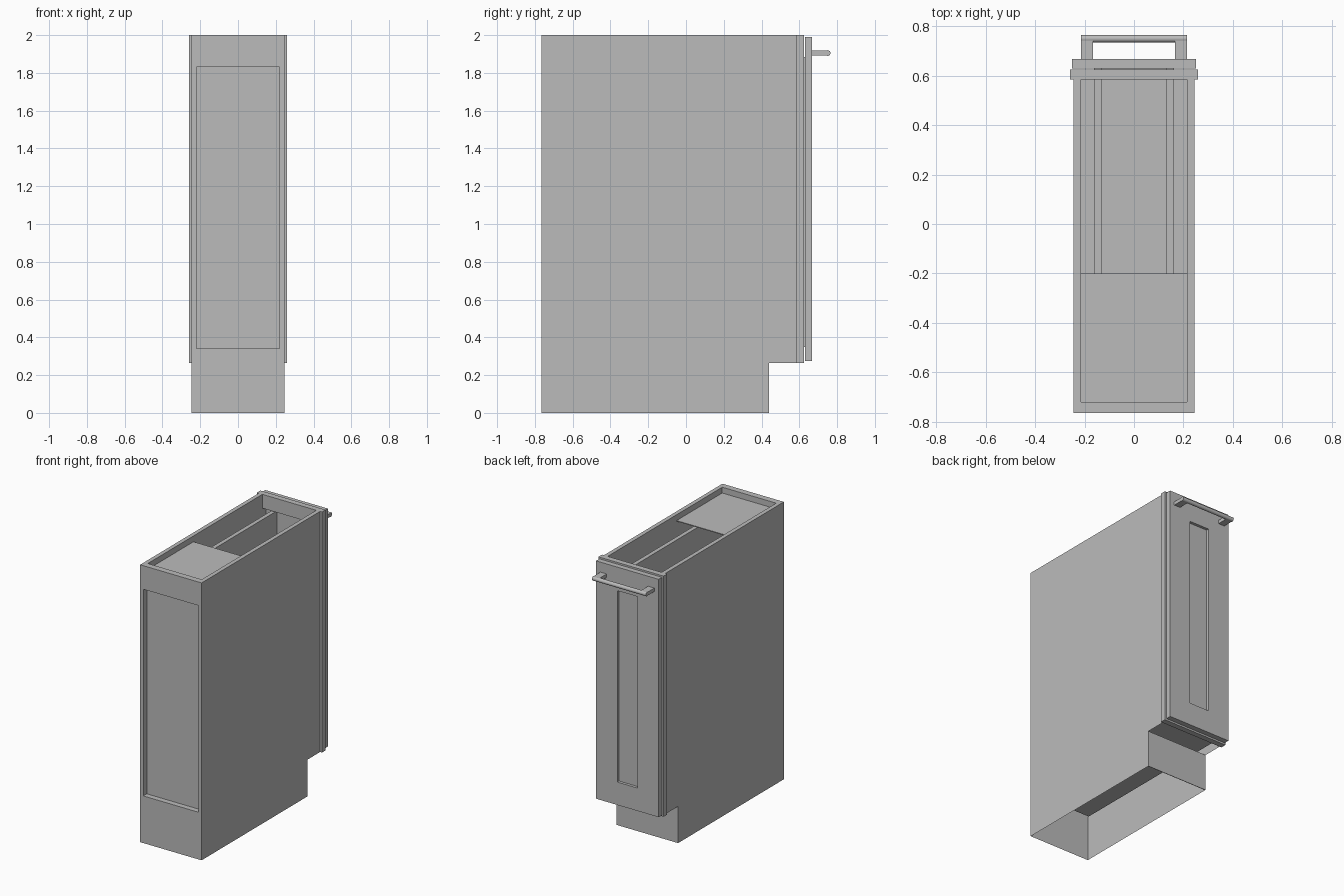
import bpy, bmesh, math

cube = bpy.data.objects.get("Cube")
if cube:
    bpy.data.objects.remove(cube, do_unlink=True)

grey = bpy.data.materials.new("plain grey")
grey.use_nodes = True
colour = (0.5, 0.5, 0.5, 1)
grey.diffuse_color = colour
grey.node_tree.nodes["Principled BSDF"].inputs["Base Color"].default_value = colour


def finish(name, bm):
    bmesh.ops.recalc_face_normals(bm, faces=bm.faces)
    mesh = bpy.data.meshes.new(name)
    bm.to_mesh(mesh)
    bm.free()
    mesh.materials.append(grey)
    obj = bpy.data.objects.new(name, mesh)
    bpy.context.collection.objects.link(obj)
    return obj


def box(name, x0, x1, y0, y1, z0, z1):
    bm = bmesh.new()
    bmesh.ops.create_cube(bm, size=1)
    for v in bm.verts:
        v.co = [lo + (c + 0.5) * (hi - lo) for c, lo, hi in
                zip(v.co, (x0, y0, z0), (x1, y1, z1))]
    return finish(name, bm)


def flat_rect(x, y0, y1, z):
    return [(-x, y0, z), (x, y0, z), (x, y1, z), (-x, y1, z)]


def upright_rect(x, y, z0, z1):
    return [(-x, y, z0), (x, y, z0), (x, y, z1), (-x, y, z1)]


def loft(name, rects, cap_start=False, cap_end=False, closed=False, drop=None):
    """Join successive rectangles with quads; drop(centre) removes faces."""
    bm = bmesh.new()
    loops = [[bm.verts.new(p) for p in r] for r in rects]
    pairs = list(zip(loops, loops[1:]))
    if closed:
        pairs.append((loops[-1], loops[0]))
    for a, b in pairs:
        for i in range(4):
            j = (i + 1) % 4
            bm.faces.new((a[i], a[j], b[j], b[i]))
    if cap_start:
        bm.faces.new(loops[0])
    if cap_end:
        bm.faces.new(loops[-1])
    if drop:
        gone = [f for f in bm.faces if f.calc_area() < 1e-5 or drop(f.calc_center_median())]
        bmesh.ops.delete(bm, geom=gone, context='FACES')
    return finish(name, bm)


# Main dimensions
HALF, INNER = 0.245, 0.215
BACK, FRONT, KICK = -0.765, 0.585, 0.44
TOP, STEP, FLOOR = 2.0, 0.265, 0.3

# Outer side skins with toe notch, open underneath
for side, s in (("left", 1), ("right", -1)):
    bm = bmesh.new()
    outline = [(BACK, 0), (KICK, 0), (KICK, STEP), (FRONT, STEP), (FRONT, TOP), (BACK, TOP)]
    bm.faces.new([bm.verts.new((s * HALF, y, z)) for y, z in outline])
    bmesh.ops.recalc_face_normals(bm, faces=bm.faces)
    panel = finish(side + "_side_panel", bm)
    if panel.data.polygons[0].normal.x * s < 0:
        panel.data.flip_normals()

# Top rim, inner walls and floor; the front stays open to the frame
loft("inner_carcass",
     [flat_rect(HALF, BACK, FRONT, TOP), flat_rect(INNER, -0.72, FRONT, TOP),
      flat_rect(INNER, -0.72, FRONT, FLOOR)],
     cap_end=True, drop=lambda c: c.y > FRONT - 0.01)

# Rear face with recessed panel
loft("recessed_rear_panel",
     [upright_rect(HALF, BACK, 0, TOP), upright_rect(0.22, BACK, 0.34, 1.83),
      upright_rect(0.22, -0.725, 0.34, 1.83)], cap_end=True)

# Toe kick board
box("toe_kick", -HALF, HALF, KICK - 0.004, KICK, 0, STEP)

# Face frame with its opening
loft("face_frame",
     [upright_rect(0.26, FRONT, STEP, TOP), upright_rect(0.26, 0.626, STEP, TOP),
      upright_rect(INNER, 0.626, FLOOR, 1.9), upright_rect(INNER, FRONT, FLOOR, 1.9)],
     closed=True)

# Door with narrow sunken centre panel
loft("door",
     [upright_rect(0.25, 0.63, 0.275, 1.99), upright_rect(0.25, 0.668, 0.275, 1.99),
      upright_rect(0.08, 0.668, 0.44, 1.82), upright_rect(0.08, 0.648, 0.44, 1.82)],
     cap_start=True, cap_end=True)

# Handle: two posts and a round bar
for side, s in (("left", 1), ("right", -1)):
    xs = sorted((s * 0.165, s * INNER))
    box(side + "_handle_post", *xs, 0.668, 0.75, 1.893, 1.918)
bpy.ops.mesh.primitive_cylinder_add(vertices=16, radius=0.015, depth=2 * INNER,
                                    location=(0, 0.75, 1.905),
                                    rotation=(0, math.pi / 2, 0))
bar = bpy.context.object
bar.name = "handle_bar"
bar.data.materials.append(grey)
bpy.ops.object.shade_smooth_by_angle()

# Plate over the rear of the top
box("top_plate", -INNER, INNER, -0.72, -0.2, 1.952, 1.958)

# Pull-out drawer box behind the door
for side, s in (("left", 1), ("right", -1)):
    xs = sorted((s * 0.132, s * 0.162))
    box(side + "_drawer_side", *xs, -0.66, 0.63, 0.35, 1.885)
box("drawer_floor", -0.132, 0.132, -0.66, 0.63, 0.35, 0.38)
box("drawer_back", -0.132, 0.132, -0.66, -0.63, 0.38, 1.885)
